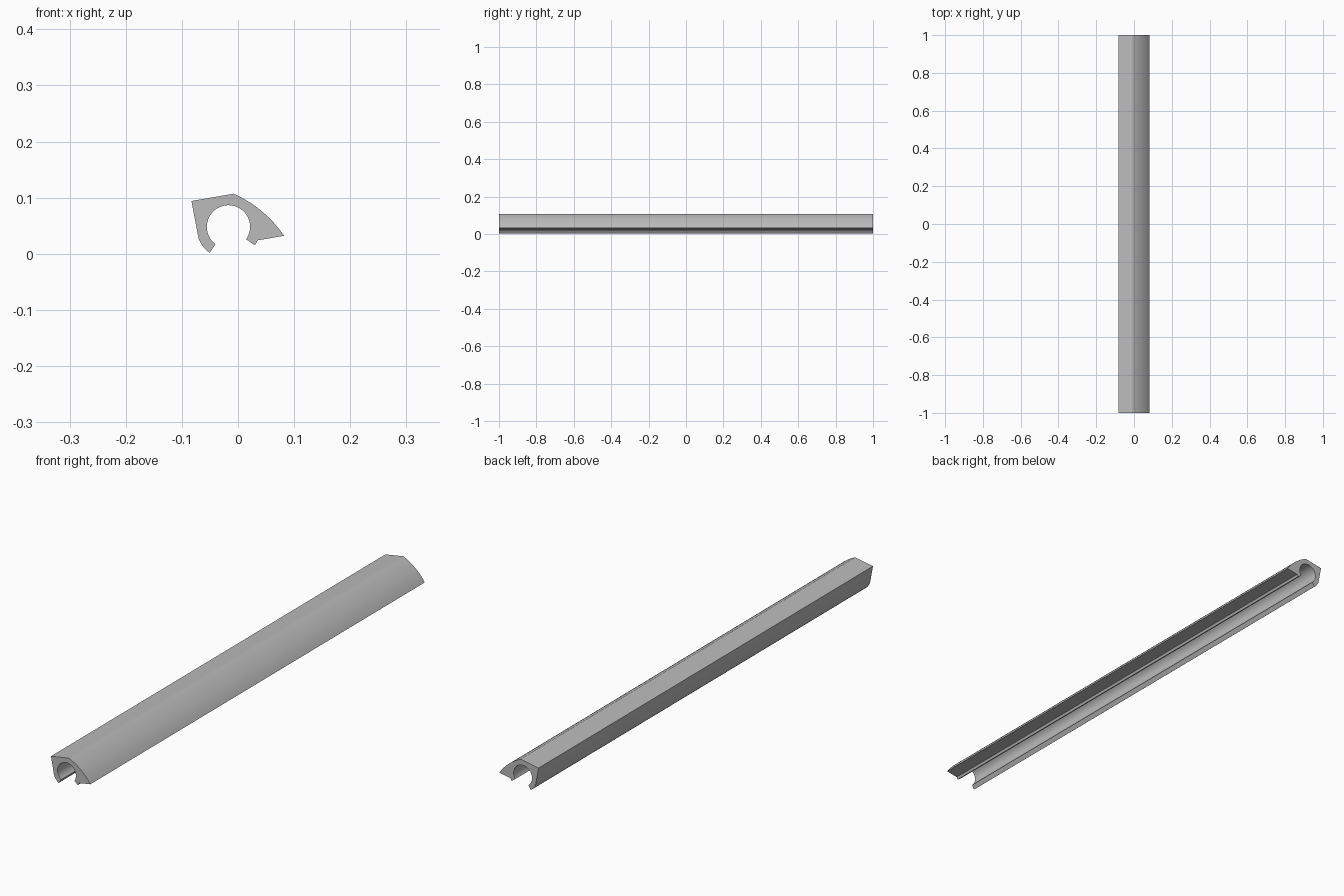
import bpy, bmesh, math
from mathutils import Vector

if "Cube" in bpy.data.objects:
    bpy.data.objects.remove(bpy.data.objects["Cube"])

CENTRE = Vector((-0.017, 0.048))
BORE_R, CLIP_R, HALF_LEN = 0.0385, 0.0572, 1.0


def arc(centre, radius, start, end, steps):
    """Points along an arc, angles in degrees."""
    angles = [math.radians(start + (end - start) * i / steps) for i in range(steps + 1)]
    return [centre + radius * Vector((math.cos(a), math.sin(a))) for a in angles]


def bulge(p, q, sagitta, steps):
    """Arc from p to q, bulging to the left of the direction p -> q."""
    chord = q - p
    radius = (chord.length ** 2 / 4 + sagitta ** 2) / (2 * sagitta)
    left = Vector((-chord.y, chord.x)).normalized()
    c = (p + q) / 2 - left * (radius - sagitta)
    a, b = [math.degrees(math.atan2(v.y - c.y, v.x - c.x)) for v in (p, q)]
    return arc(c, radius, a, b, steps)


# Cross-section: square corner, curved cover, right lip, round bore, left lip
profile = [Vector((-0.083, 0.094))]
profile += bulge(Vector((-0.008, 0.107)), Vector((0.082, 0.032)), 0.0083, 16)
profile += arc(CENTRE, CLIP_R, -25, -35, 3)
profile += arc(CENTRE, BORE_R, -35, 233, 48)
profile += arc(CENTRE, CLIP_R, 234, 201, 8)

# Extrude the section along the length
bm = bmesh.new()
front = bm.faces.new([bm.verts.new((p.x, -HALF_LEN, max(p.y, 0))) for p in profile])
ext = bmesh.ops.extrude_face_region(bm, geom=[front], use_keep_orig=True)
bmesh.ops.translate(bm, vec=(0, 2 * HALF_LEN, 0),
                    verts=[v for v in ext["geom"] if isinstance(v, bmesh.types.BMVert)])
bmesh.ops.recalc_face_normals(bm, faces=bm.faces)
mesh = bpy.data.meshes.new("profile_strip")
bm.to_mesh(mesh)
bm.free()

# Plain grey material
grey = bpy.data.materials.new("grey")
grey.diffuse_color = (0.5, 0.5, 0.5, 1)
grey.use_nodes = True
grey.node_tree.nodes["Principled BSDF"].inputs["Base Color"].default_value = grey.diffuse_color
mesh.materials.append(grey)

strip = bpy.data.objects.new("profile_strip", mesh)
bpy.context.collection.objects.link(strip)
bpy.context.view_layer.objects.active = strip
strip.select_set(True)
bpy.ops.object.shade_smooth_by_angle(angle=math.radians(15))
